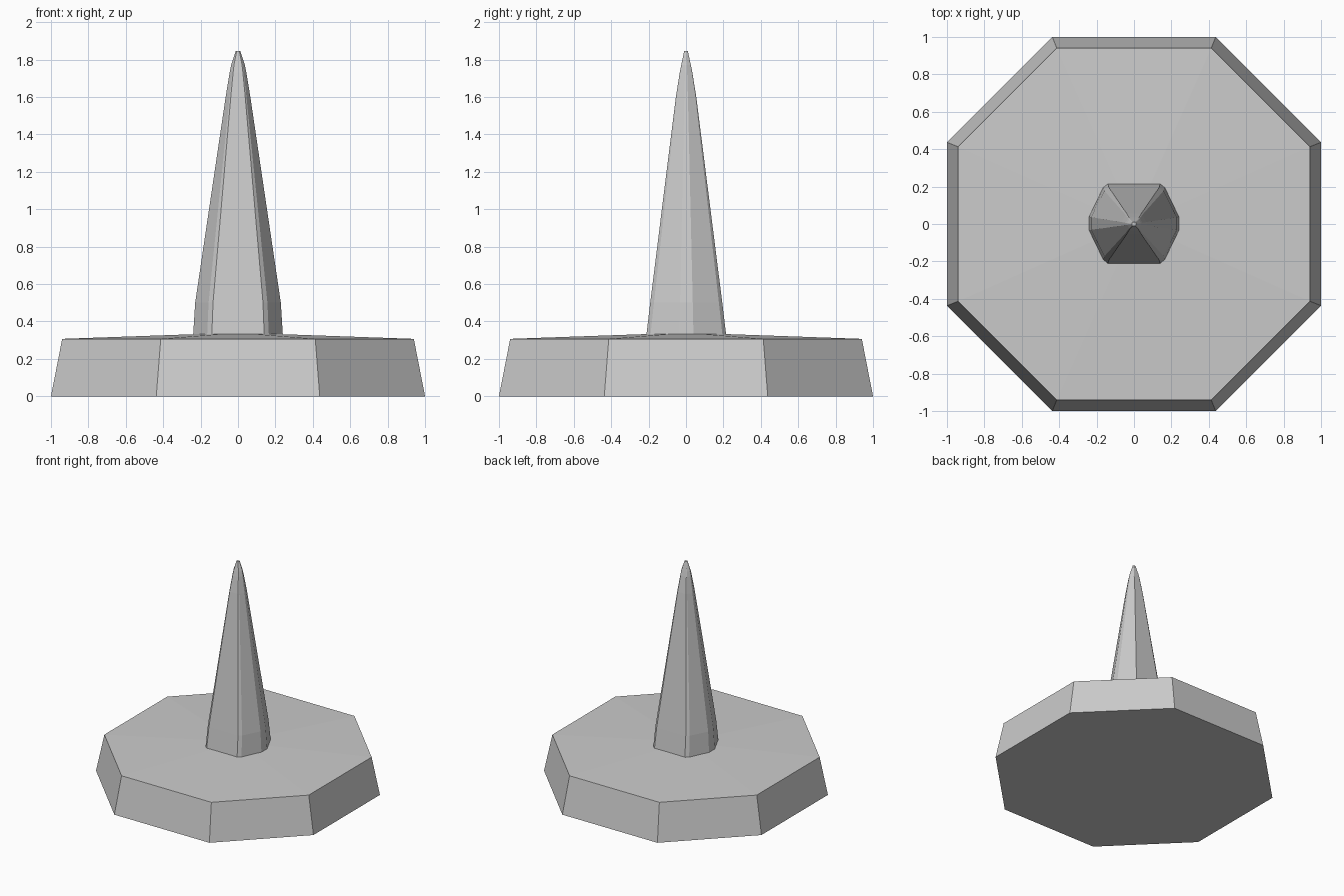
import bpy

if "Cube" in bpy.data.objects:
    bpy.data.objects.remove(bpy.data.objects["Cube"])


def loft(name, rings, cap_bottom=False, cap_top=False):
    """Skin a stack of equal-length rings into one flat-shaded mesh."""
    n = len(rings[0])
    verts = [p for r in rings for p in r]
    faces = [(k * n + i, k * n + (i + 1) % n, (k + 1) * n + (i + 1) % n, (k + 1) * n + i)
             for k in range(len(rings) - 1) for i in range(n)]
    if cap_bottom:
        faces.append(tuple(reversed(range(n))))
    if cap_top:
        faces.append(tuple(range(len(verts) - n, len(verts))))
    mesh = bpy.data.meshes.new(name)
    mesh.from_pydata(verts, [], faces)
    mesh.update()
    obj = bpy.data.objects.new(name, mesh)
    bpy.context.collection.objects.link(obj)
    return obj


def octagon(a, b, z):
    return [(x, y, z) for x, y in ((a, -b), (a, b), (b, a), (-b, a),
                                   (-a, b), (-a, -b), (-b, -a), (b, -a))]


# Tapered octagonal base with a slightly raised top, open under the spike
loft("base", [octagon(1.0, 0.437, 0), octagon(0.94, 0.413, 0.307),
              octagon(0.20, 0.083, 0.333)], cap_bottom=True)

# Spike: hexagon with clipped corners, tapering to a small tip
half = [(0.24, -0.035), (0.24, 0.04), (0.165, 0.195), (0.14, 0.215)]
right = [(0.14, -0.212), (0.165, -0.19)] + half
section = right + [(-x, y) for x, y in reversed(right)]
levels = [(0.325, 0.24, 0.215), (0.50, 0.229, 0.194), (1.60, 0.066, 0.055),
          (1.73, 0.045, 0.034), (1.77, 0.037, 0.026), (1.845, 0.012, 0.010)]
loft("spike", [[(x * w / 0.24, y * d / 0.215, z) for x, y in section]
               for z, w, d in levels], cap_top=True)
